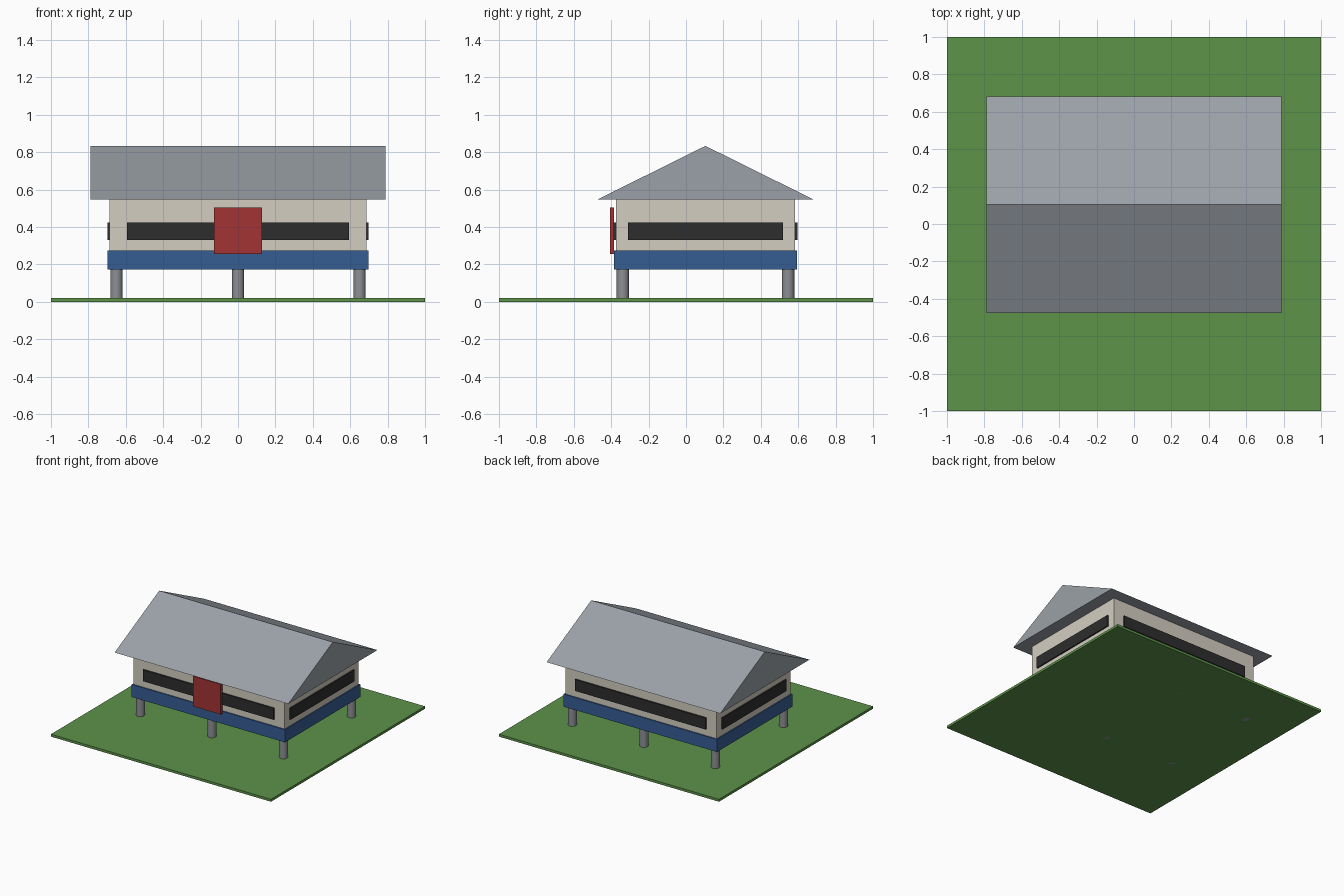
import bpy, bmesh
from mathutils import Matrix

if "Cube" in bpy.data.objects:
    bpy.data.objects.remove(bpy.data.objects["Cube"])

YC = 0.104  # the house sits behind the middle of the lawn


def material(name, r, g, b):
    m = bpy.data.materials.new(name)
    lin = [((c / 255 + 0.055) / 1.055) ** 2.4 for c in (r, g, b)]
    m.diffuse_color = (*lin, 1)
    m.use_nodes = True
    m.node_tree.nodes["Principled BSDF"].inputs["Base Color"].default_value = m.diffuse_color
    return m


GRASS = material("grass green", 93, 147, 74)
BLUE = material("base blue", 54, 93, 148)
CREAM = material("wall cream", 212, 206, 193)
DARK = material("window dark", 45, 45, 45)
RED = material("door red", 163, 52, 52)
ROOF = material("roof grey", 155, 161, 168)
STEEL = material("post grey", 140, 143, 148)


def finish(name, bm, mat):
    bmesh.ops.recalc_face_normals(bm, faces=bm.faces)
    mesh = bpy.data.meshes.new(name)
    bm.to_mesh(mesh)
    bm.free()
    mesh.materials.append(mat)
    ob = bpy.data.objects.new(name, mesh)
    bpy.context.collection.objects.link(ob)
    return ob


def box(name, x, y, z, mat):
    """Box from (min, max) ranges on each axis."""
    bm = bmesh.new()
    size = [b - a for a, b in (x, y, z)]
    mid = [(a + b) / 2 for a, b in (x, y, z)]
    bmesh.ops.create_cube(bm, size=1, matrix=Matrix.Translation(mid) @ Matrix.Diagonal((*size, 1)))
    return finish(name, bm, mat)


def span(c, half):
    return (c - half, c + half)


# Lawn, floor slab and walls
box("lawn", (-1, 1), (-1, 1), (0, 0.02), GRASS)
box("floor_slab", span(0, 0.697), span(YC, 0.489), (0.172, 0.275), BLUE)
box("walls", span(0, 0.687), span(YC, 0.479), (0.275, 0.547), CREAM)

# Window bands on all four walls
for side, label in ((-1, "front"), (1, "back")):
    y = sorted((YC + side * 0.482, YC + side * 0.491))
    box(label + "_window", span(0, 0.594), (min(y[0], YC + side * 0.478), max(y[1], YC + side * 0.478)),
        (0.33, 0.424), DARK)
for side, label in ((-1, "left"), (1, "right")):
    x = sorted((side * 0.686, side * 0.698))
    box(label + "_window", x, span(YC, 0.414), (0.33, 0.424), DARK)

# Front door
box("door", span(0, 0.127), (-0.406, -0.385), (0.256, 0.504), RED)

# Gable roof, a closed triangular prism
bm = bmesh.new()
tri = [bm.verts.new((-0.789, y, z)) for y, z in ((YC - 0.579, 0.547), (YC + 0.579, 0.547), (YC, 0.834))]
face = bm.faces.new(tri)
ext = bmesh.ops.extrude_face_region(bm, geom=[face], use_keep_orig=True)
bmesh.ops.translate(bm, vec=(1.578, 0, 0),
                    verts=[v for v in ext["geom"] if isinstance(v, bmesh.types.BMVert)])
finish("roof", bm, ROOF)

# Round posts
for i, x in enumerate((-0.65, 0, 0.65)):
    for row, y in (("front", YC - 0.442), ("back", YC + 0.442)):
        bm = bmesh.new()
        bmesh.ops.create_cone(bm, cap_ends=True, segments=20, radius1=0.033, radius2=0.033, depth=0.174,
                              matrix=Matrix.Translation((x, y, 0.087)))
        for f in bm.faces:
            f.smooth = len(f.verts) == 4
        for e in bm.edges:
            e.smooth = all(len(f.verts) == 4 for f in e.link_faces)
        finish(f"{row}_post_{i + 1}", bm, STEEL)
